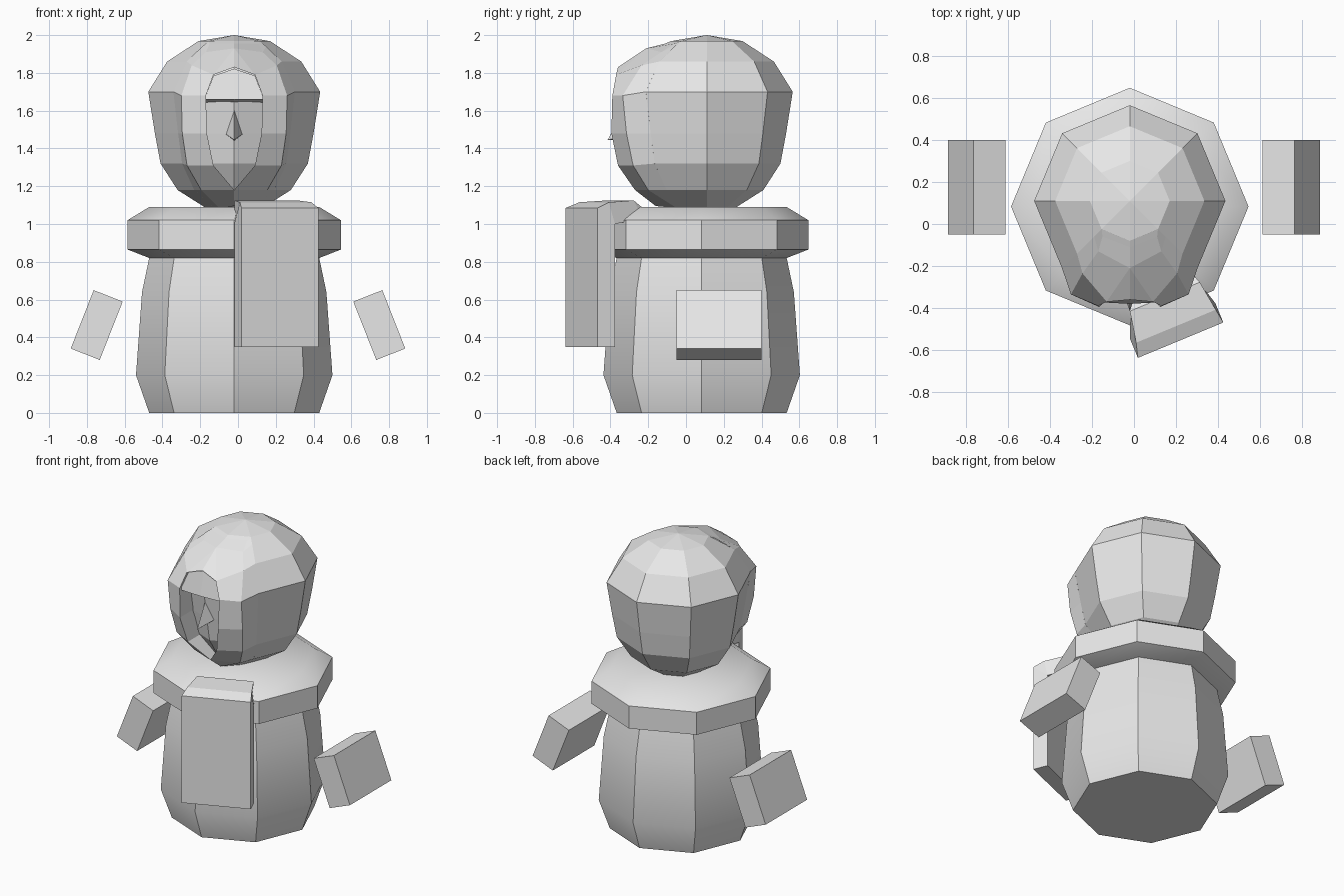
import bpy, bmesh, math
from mathutils import Vector

if "Cube" in bpy.data.objects:
    bpy.data.objects.remove(bpy.data.objects["Cube"])

CX = -0.02  # the figure's axis sits slightly left of centre

gray = bpy.data.materials.new("light_gray")
gray.diffuse_color = (0.8, 0.8, 0.8, 1)
gray.use_nodes = True
gray.node_tree.nodes["Principled BSDF"].inputs["Base Color"].default_value = gray.diffuse_color


def make(name, verts, faces, loc=(0, 0, 0), mirror=False, smooth=None):
    """Mesh object from points and faces; optionally mirrored in x and smoothed."""
    bm = bmesh.new()
    vs = [bm.verts.new(v) for v in verts]
    for f in faces:
        bm.faces.new([vs[i] for i in f])
    if mirror:
        geom = bmesh.ops.duplicate(bm, geom=bm.verts[:] + bm.edges[:] + bm.faces[:])["geom"]
        for v in geom:
            if isinstance(v, bmesh.types.BMVert):
                v.co.x *= -1
    bmesh.ops.remove_doubles(bm, verts=bm.verts[:], dist=1e-4)
    bmesh.ops.recalc_face_normals(bm, faces=bm.faces[:])
    me = bpy.data.meshes.new(name)
    bm.to_mesh(me)
    bm.free()
    ob = bpy.data.objects.new(name, me)
    ob.location = loc
    bpy.context.collection.objects.link(ob)
    me.materials.append(gray)
    if smooth:
        bpy.context.view_layer.objects.active = ob
        ob.select_set(True)
        bpy.ops.object.shade_smooth_by_angle(angle=math.radians(smooth))
        ob.select_set(False)
    return ob


def lathe(name, profile, cy, smooth=None):
    """Eight-sided turned solid with a corner facing front."""
    verts, faces, n = [], [], 8
    for r, z in profile:
        for i in range(n):
            a = i * math.tau / n
            verts.append((r * math.cos(a), r * math.sin(a), z))
    for k in range(len(profile) - 1):
        for i in range(n):
            j = (i + 1) % n
            faces.append((k * n + i, k * n + j, k * n + n + j, k * n + n + i))
    top = (len(profile) - 1) * n
    faces += [tuple(range(n))[::-1], tuple(range(top, top + n))]
    return make(name, verts, faces, (CX, cy, 0), smooth=smooth)


# Body, collar and head
lathe("body", [(.45, 0), (.52, .2), (.488, .64), (.45, .82)], .083, 30)
lathe("collar", [(.45, .82), (.565, .865), (.565, 1.02), (.45, 1.09)], .083, 35)
lathe("head", [(.15, 1.085), (.30, 1.18), (.39, 1.32), (.42, 1.48), (.455, 1.7),
               (.355, 1.86), (.19, 1.968), (.002, 2.0)], .11)

# Raised hood front: each row holds head point, rim point and inner point (right half)
rows = [
    [(.134, -.024, 1.968), (.134, -.024, 1.968), (0, -.08, 1.968)],
    [(.134, -.024, 1.968), (.130, -.060, 1.955), (0, -.11, 1.955)],
    [(.170, -.060, 1.940), (.150, -.130, 1.910), (0, -.21, 1.930)],
    [(.251, -.141, 1.860), (.225, -.235, 1.840), (.11, -.37, 1.790)],
    [(.322, -.212, 1.700), (.280, -.335, 1.680), (.15, -.39, 1.680)],
    [(.297, -.187, 1.480), (.275, -.315, 1.480), (.145, -.395, 1.480)],
    [(.276, -.166, 1.320), (.250, -.280, 1.310), (.11, -.36, 1.310)],
    [(.212, -.102, 1.180), (.175, -.200, 1.180), (0, -.27, 1.180)],
    [(.106, .004, 1.085), (.080, -.050, 1.085), (0, -.16, 1.095)],
]
verts = [p for row in rows for p in row]
faces = []
for k in range(len(rows) - 1):
    for c in (0, 1):
        a = k * 3 + c
        faces.append((a, a + 1, a + 4, a + 3))
peak = len(verts)
verts.append((0, -.36, 1.83))
faces.append((8, 11, peak))
# Walls of the face opening, running back into the head
rim = [peak] + [3 * k + 2 for k in range(3, 8)]
start = len(verts)
verts += [(verts[i][0], verts[i][1] + .14, verts[i][2]) for i in rim]
for i in range(len(rim) - 1):
    faces.append((rim[i], rim[i + 1], start + i + 1, start + i))
make("hood_front", verts, faces, (CX, 0, 0), mirror=True)

# Forehead plate with an overhanging brow
make("brow", [(0, -.345, 1.822), (.11, -.35, 1.785), (.15, -.37, 1.68), (.15, -.372, 1.66),
              (0, -.38, 1.66), (.15, -.22, 1.635), (0, -.30, 1.635)],
     [(0, 1, 2, 3, 4), (4, 3, 5, 6)], (CX, 0, 0), mirror=True)

# Pointed nose
make("nose", [(0, -.33, 1.6), (.05, -.27, 1.48), (0, -.415, 1.445), (0, -.27, 1.44)],
     [(0, 1, 2), (2, 1, 3)], (CX, 0, 0), mirror=True)

# Scarf tail: bent strip hanging from the collar, profile of (outward, height, left, right)
profile = [(.68, .35, -.24, .20), (.68, 1.085, -.24, .20), (.61, 1.115, -.22, .19),
           (.46, 1.125, -.19, .17), (.40, 1.085, -.165, .15), (.40, 1.03, -.165, .15),
           (.58, 1.0, -.24, .20), (.58, .35, -.24, .20)]
out = Vector((math.sin(math.radians(22.5)), -math.cos(math.radians(22.5)), 0))
side = Vector((-out.y, out.x, 0))
verts = []
for s in (2, 3):
    verts += [out * p[0] + side * p[s] + Vector((0, 0, p[1])) for p in profile]
n = len(profile)
faces = [(i, (i + 1) % n, (i + 1) % n + n, i + n) for i in range(n)]
for o in (0, n):  # end caps: bent top and hanging slab
    faces += [(o, o + 1, o + 6, o + 7), (o + 1, o + 2, o + 6),
              (o + 2, o + 3, o + 5, o + 6), (o + 3, o + 4, o + 5)]
make("scarf_tail", verts, faces, (CX, .083, 0))

# Floating tilted arms
for name, s in (("left_arm", -1), ("right_arm", 1)):
    verts = [(x * .0825, y * .225, z * .166) for x in (-1, 1) for y in (-1, 1) for z in (-1, 1)]
    faces = [(0, 1, 3, 2), (4, 6, 7, 5), (0, 4, 5, 1), (2, 3, 7, 6), (0, 2, 6, 4), (1, 5, 7, 3)]
    arm = make(name, verts, faces, (s * .748, .175, .465))
    arm.rotation_euler = (0, -s * math.radians(21.5), 0)
